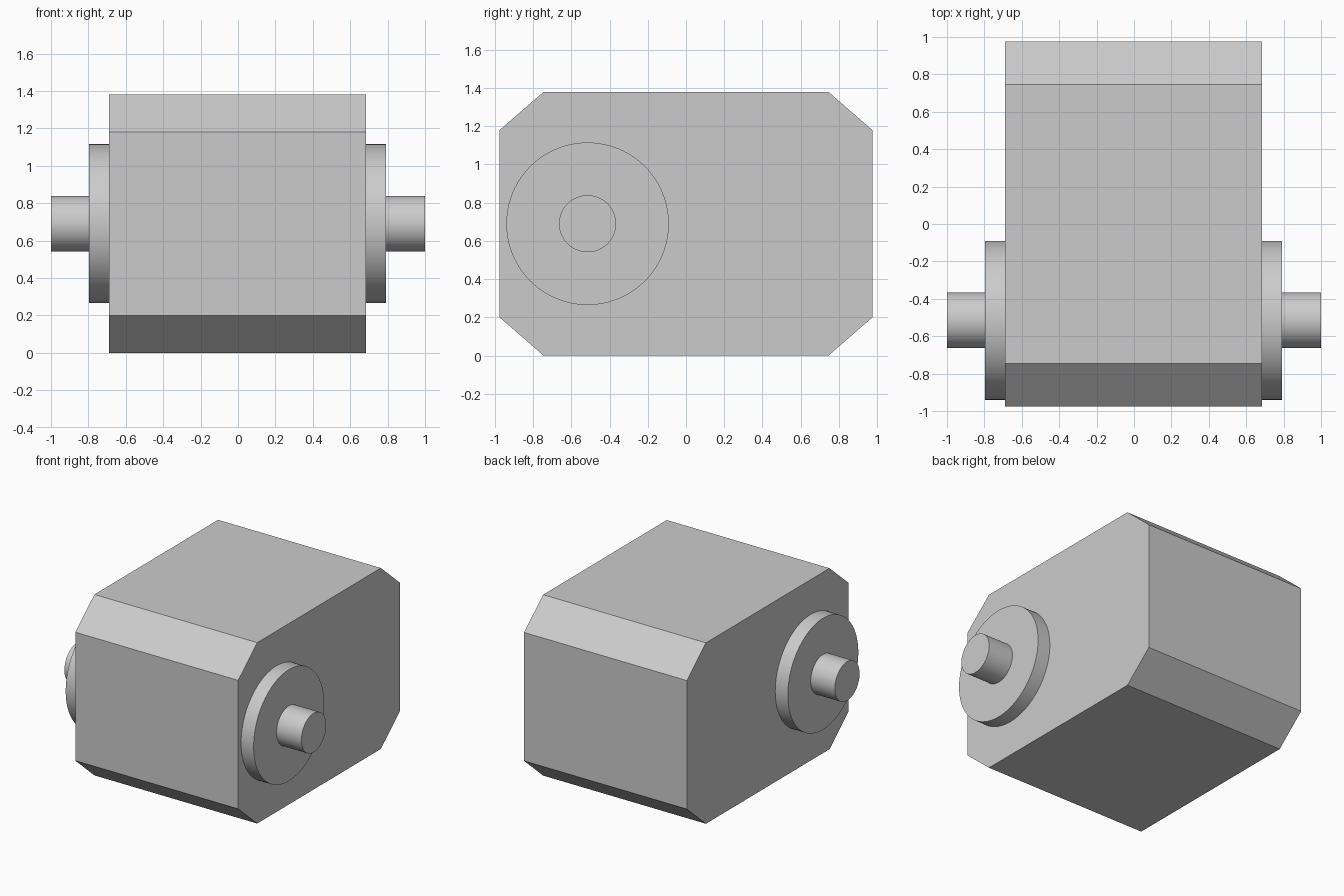
import bpy
import bmesh
from math import pi
from mathutils import Matrix

default = bpy.data.objects.get("Cube")
if default:
    bpy.data.objects.remove(default, do_unlink=True)

grey = bpy.data.materials.new("light_grey")
grey.use_nodes = True
color = (0.6, 0.6, 0.6, 1)
grey.diffuse_color = color
grey.node_tree.nodes["Principled BSDF"].inputs["Base Color"].default_value = color

AXLE_Y, AXLE_Z = -0.515, 0.69
SHIFT = -0.003  # housing and flanges sit slightly off the shaft's middle


def add_object(name, bm):
    bmesh.ops.recalc_face_normals(bm, faces=bm.faces)
    mesh = bpy.data.meshes.new(name)
    bm.to_mesh(mesh)
    bm.free()
    mesh.materials.append(grey)
    obj = bpy.data.objects.new(name, mesh)
    bpy.context.collection.objects.link(obj)
    return obj


def add_cylinder(name, radius, x0, x1):
    """Smooth cylinder along x on the axle line."""
    bm = bmesh.new()
    place = Matrix.Translation(((x0 + x1) / 2, AXLE_Y, AXLE_Z)) @ Matrix.Rotation(pi / 2, 4, "Y")
    bmesh.ops.create_cone(bm, cap_ends=True, segments=96, radius1=radius,
                          radius2=radius, depth=x1 - x0, matrix=place)
    obj = add_object(name, bm)
    bpy.ops.object.select_all(action="DESELECT")
    obj.select_set(True)
    bpy.context.view_layer.objects.active = obj
    bpy.ops.object.shade_smooth_by_angle(angle=pi / 6)


# Housing: chamfered side profile extruded across x
half = 0.687
profile = [(-0.975, 0.2), (-0.745, 0), (0.745, 0), (0.975, 0.2),
           (0.975, 1.18), (0.745, 1.38), (-0.745, 1.38), (-0.975, 1.18)]
bm = bmesh.new()
face = bm.faces.new([bm.verts.new((SHIFT - half, y, z)) for y, z in profile])
side = bmesh.ops.extrude_face_region(bm, geom=[face])
new_verts = [v for v in side["geom"] if isinstance(v, bmesh.types.BMVert)]
bmesh.ops.translate(bm, verts=new_verts, vec=(2 * half, 0, 0))
add_object("housing", bm)

# Flange and output shaft on each side
for label, s in (("left", 1), ("right", -1)):
    for part, radius, inner, outer in (("flange", 0.425, half + s * SHIFT, 0.793 + s * SHIFT),
                                       ("shaft", 0.149, 0.793 + s * SHIFT, 1.0)):
        add_cylinder(f"{label}_{part}", radius, *sorted((s * inner, s * outer)))
